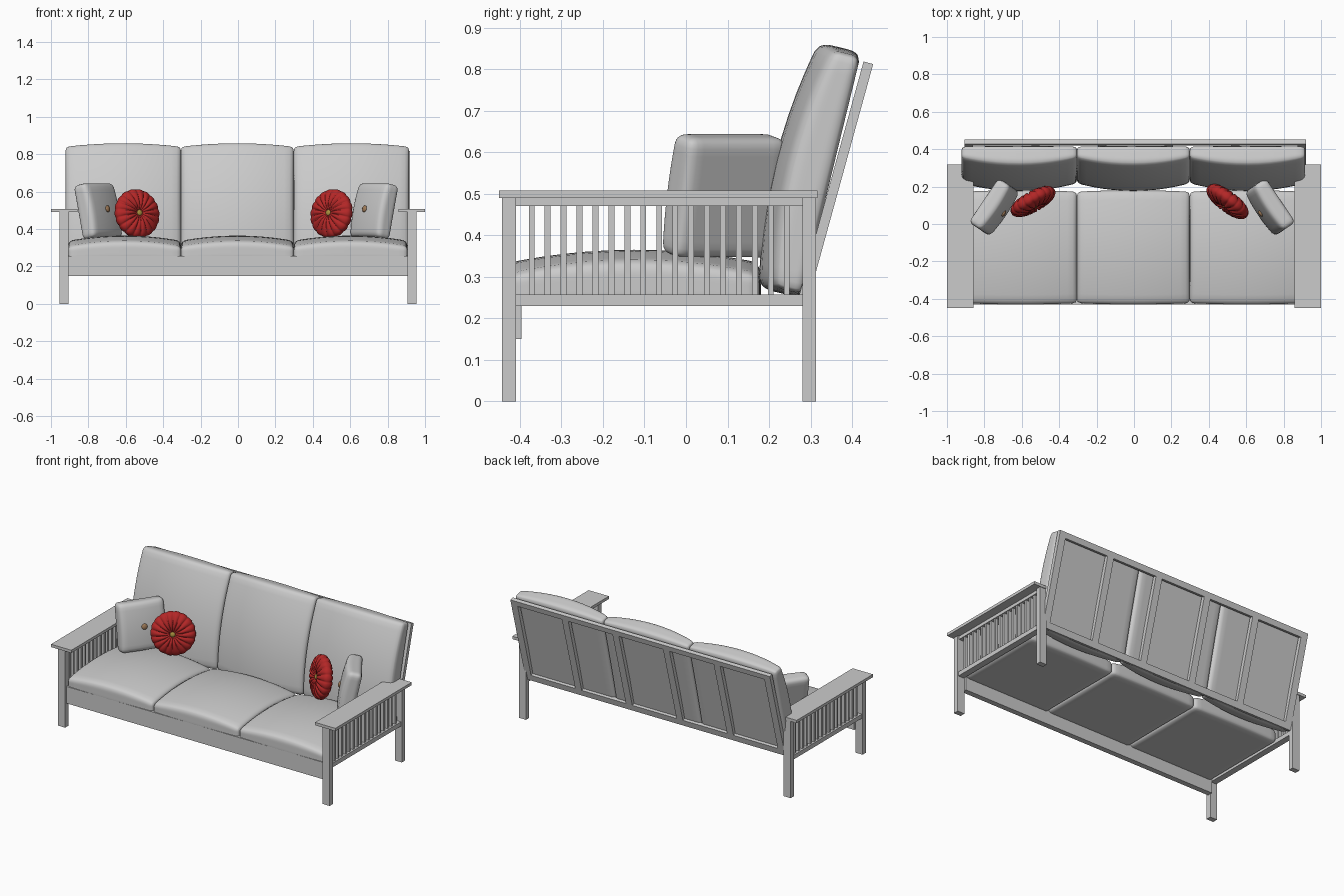
import bpy, bmesh
from math import sin, cos, pi, radians, exp, atan2, hypot
from mathutils import Matrix, Vector

if "Cube" in bpy.data.objects:
    bpy.data.objects.remove(bpy.data.objects["Cube"])


def finish(name, bm, matrix=None, smooth=False, mat=None):
    me = bpy.data.meshes.new(name)
    bmesh.ops.recalc_face_normals(bm, faces=bm.faces)
    bm.to_mesh(me)
    bm.free()
    if smooth:
        for p in me.polygons:
            p.use_smooth = True
    ob = bpy.data.objects.new(name, me)
    bpy.context.collection.objects.link(ob)
    if matrix is not None:
        ob.matrix_world = matrix
    if mat:
        me.materials.append(mat)
    return ob


def material(name, color):
    m = bpy.data.materials.new(name)
    m.diffuse_color = (*color, 1)
    m.use_nodes = True
    m.node_tree.nodes["Principled BSDF"].inputs["Base Color"].default_value = m.diffuse_color
    return m


def box(name, lo, hi, matrix=None):
    bm = bmesh.new()
    bmesh.ops.create_cube(bm, size=1)
    lo, hi = Vector(lo), Vector(hi)
    for v in bm.verts:
        v.co = Vector([lo[i] + (v.co[i] + .5) * (hi[i] - lo[i]) for i in range(3)])
    return finish(name, bm, matrix)


def cushion(name, size, r, crown_x, crown_y, matrix, end_bulge=0.0):
    """Rounded box on local z = 0, its top face crowned, its ends bulged."""
    bm = bmesh.new()
    bmesh.ops.create_cube(bm, size=2)
    bmesh.ops.subdivide_edges(bm, edges=bm.edges[:], cuts=15, use_grid_fill=True)
    half = Vector(size) / 2
    for v in bm.verts:
        p = Vector([sin(c * pi / 2) * h for c, h in zip(v.co, half)])
        core = Vector([max(-(h - r), min(h - r, c)) for c, h in zip(p, half)])
        d = p - core
        if d.length > 1e-6:
            p = core + d.normalized() * r
        u, w, t = p.x / half.x, p.y / half.y, p.z / half.z / 2 + .5
        p.z += half.z + t * (crown_x * (1 - u * u) + crown_y * (1 - w * w))
        p.y += end_bulge * w * (1 - u * u)
        v.co = p
    return finish(name, bm, matrix, True)


def button(name, matrix, z, r, mat):
    bm = bmesh.new()
    bmesh.ops.create_uvsphere(bm, u_segments=20, v_segments=10, radius=r)
    bmesh.ops.scale(bm, verts=bm.verts, vec=(1, 1, .5))
    bmesh.ops.translate(bm, verts=bm.verts, vec=(0, 0, z))
    finish(name, bm, matrix, True, mat)


def round_pillow(name, matrix, R, h, mat, pleats=18):
    bm = bmesh.new()
    bmesh.ops.create_uvsphere(bm, u_segments=pleats * 8, v_segments=32, radius=1)
    for v in bm.verts:
        q = hypot(v.co.x, v.co.y)
        lobe = abs(cos(pleats / 2 * atan2(v.co.y, v.co.x))) ** .6 if q > 1e-4 else 1
        fold = 1 - .22 * (1 - lobe) * min(1, q * 2)
        dimple = 1 - .5 * exp(-(q / .28) ** 2)
        s = 1 if v.co.z >= 0 else -1
        v.co.z = s * h * abs(v.co.z) ** .8 * dimple * fold
        k = R * (1 - .03 * (1 - lobe))
        v.co.x *= k
        v.co.y *= k
    finish(name, bm, matrix, True, mat)


def leaning(loc, yaw, lean):
    return (Matrix.Translation(loc) @ Matrix.Rotation(radians(yaw), 4, 'Z')
            @ Matrix.Rotation(radians(90 - lean), 4, 'X'))


red = material("red_fabric", (.45, .02, .02))
gold = material("gold_button", (.4, .28, .05))
brown = material("brown_button", (.35, .2, .1))

# Arm frames: legs, rails, arm boards and slats on both sides
for side, s in (("left", -1), ("right", 1)):
    def sbox(name, x0, x1, y0, y1, z0, z1):
        a, b = sorted((s * x0, s * x1))
        box(f"{side}_{name}", (a, y0, z0), (b, y1, z1))
    sbox("front_leg", .906, .955, -.443, -.41, 0, .49)
    sbox("back_leg", .906, .955, .281, .313, 0, .49)
    sbox("arm_board", .857, 1.0, -.45, .317, .49, .508)
    sbox("upper_rail", .915, .945, -.41, .281, .47, .49)
    sbox("lower_rail", .91, .95, -.41, .281, .23, .257)
    n = 17
    for i in range(n):
        y = -.41 + .691 * (i + 1) / (n + 1)
        sbox(f"arm_slat_{i}", .92, .94, y - .007, y + .007, .257, .47)

# Front rail
box("front_rail", (-.906, -.43, .15), (.906, -.396, .257))

# Tilted open back frame
tilt = Matrix.Translation((0, .296, .25)) @ Matrix.Rotation(radians(-15.4), 4, 'X')
X0, X1, T, L, W = -.905, .92, -.024, .583, .045
box("back_top_rail", (X0, T, L - .035), (X1, 0, L), tilt)
box("back_bottom_rail", (X0, T, 0), (X1, 0, .04), tilt)
for i in range(6):
    x = X0 + (X1 - X0 - W) * i / 5
    box(f"back_stile_{i}", (x, T, .04), (x + W, 0, L - .035), tilt)

# Seat and back cushions
for i, (a, b) in enumerate(((-.908, -.305), (-.305, .298), (.298, .906))):
    cushion(f"seat_cushion_{i}", (b - a, .595, .075), .022, .028, .032,
            Matrix.Translation(((a + b) / 2, -.125, .23)), .008)
for i, (a, b) in enumerate(((-.922, -.305), (-.305, .298), (.298, .915))):
    cushion(f"back_cushion_{i}", (b - a, .585, .065), .02, .04, .035,
            leaning(((a + b) / 2, .35, .544), 0, 13.7), .012)

# Square pillows with a button, and round pleated pillows
for side, gx, gyaw, rx, ryaw in (("left", -.74, 56, -.54, 29), ("right", .72, -56, .5, -37)):
    m = leaning((gx, .085, .497), gyaw, 12)
    cushion(f"{side}_square_pillow", (.285, .295, .08), .025, .012, .012,
            m @ Matrix.Translation((0, 0, -.052)), .0)
    button(f"{side}_square_pillow_button", m, .054, .018, brown)
    m = leaning((rx, .12, .483), ryaw, 10)
    round_pillow(f"{side}_round_pillow", m, .132, .052, red)
    button(f"{side}_round_pillow_button", m, .03, .016, gold)
